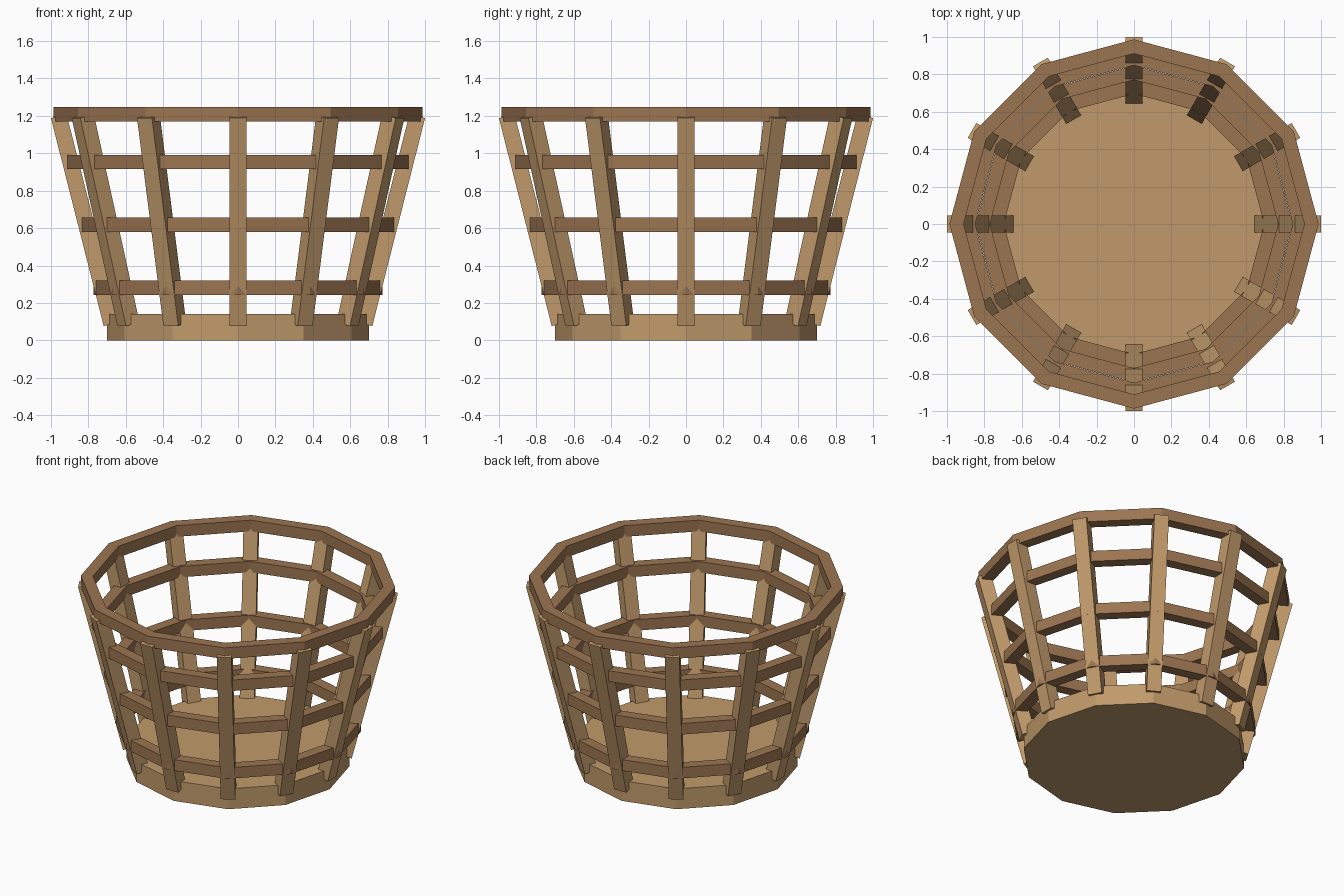
import bpy, bmesh, math
from mathutils import Vector, Matrix

if "Cube" in bpy.data.objects:
    bpy.data.objects.remove(bpy.data.objects["Cube"], do_unlink=True)

SIDES = 12
STEP = 2 * math.pi / SIDES


def make_material(name, colour):
    mat = bpy.data.materials.new(name)
    mat.use_nodes = True
    mat.diffuse_color = (*colour, 1)
    mat.node_tree.nodes["Principled BSDF"].inputs["Base Color"].default_value = (*colour, 1)
    return mat


def make_object(name, bm, mat):
    bmesh.ops.recalc_face_normals(bm, faces=bm.faces)
    mesh = bpy.data.meshes.new(name)
    bm.to_mesh(mesh)
    bm.free()
    mesh.materials.append(mat)
    obj = bpy.data.objects.new(name, mesh)
    bpy.context.collection.objects.link(obj)
    return obj


light_wood = make_material("light wood", (0.533, 0.323, 0.147))
brown_wood = make_material("brown wood", (0.333, 0.178, 0.083))

# Solid twelve-sided base disc, with a corner on each axis
bm = bmesh.new()
bottom = [bm.verts.new((0.7 * math.cos(i * STEP), 0.7 * math.sin(i * STEP), 0))
          for i in range(SIDES)]
disc = bm.faces.new(bottom)
top = bmesh.ops.extrude_face_region(bm, geom=[disc])["geom"]
bmesh.ops.translate(bm, vec=(0, 0, 0.14),
                    verts=[v for v in top if isinstance(v, bmesh.types.BMVert)])
if not any(f.calc_center_median().z < 0.001 for f in bm.faces):
    bm.faces.new(bottom)
make_object("base", bm, light_wood)


# Square-section hoops, cornered at the slats
def make_hoop(name, outer, low, high):
    inner = outer - 0.076
    profile = [(outer, low), (outer, high), (inner, high), (inner, low)]
    bm = bmesh.new()
    rows = [[bm.verts.new((r * math.cos(i * STEP), r * math.sin(i * STEP), z))
             for r, z in profile] for i in range(SIDES)]
    for i, row in enumerate(rows):
        after = rows[(i + 1) % SIDES]
        for j in range(4):
            k = (j + 1) % 4
            bm.faces.new((row[j], after[j], after[k], row[k]))
    make_object(name, bm, brown_wood)


make_hoop("rim_hoop", 0.987, 1.17, 1.247)
make_hoop("upper_hoop", 0.925, 0.917, 0.992)
make_hoop("middle_hoop", 0.847, 0.58, 0.656)
make_hoop("lower_hoop", 0.772, 0.243, 0.319)

# Upright slats leaning outward, one at each corner
foot, head = Vector((0.718, 0, 0.076)), Vector((1.0, 0, 1.188))
lean = (head - foot).normalized()
inward = Vector((-lean.z, 0, lean.x))
thick, width = 0.086, 0.092
centre = (foot + head) / 2 + inward * thick / 2
tilt = Matrix.Rotation(math.atan2(lean.x, lean.z), 4, 'Y')
size = Matrix.Diagonal((thick, width, (head - foot).length, 1))
for i in range(SIDES):
    bm = bmesh.new()
    turn = Matrix.Rotation(i * STEP, 4, 'Z')
    bmesh.ops.create_cube(bm, size=1, matrix=turn @ Matrix.Translation(centre) @ tilt @ size)
    make_object(f"slat_{i + 1}", bm, light_wood)
